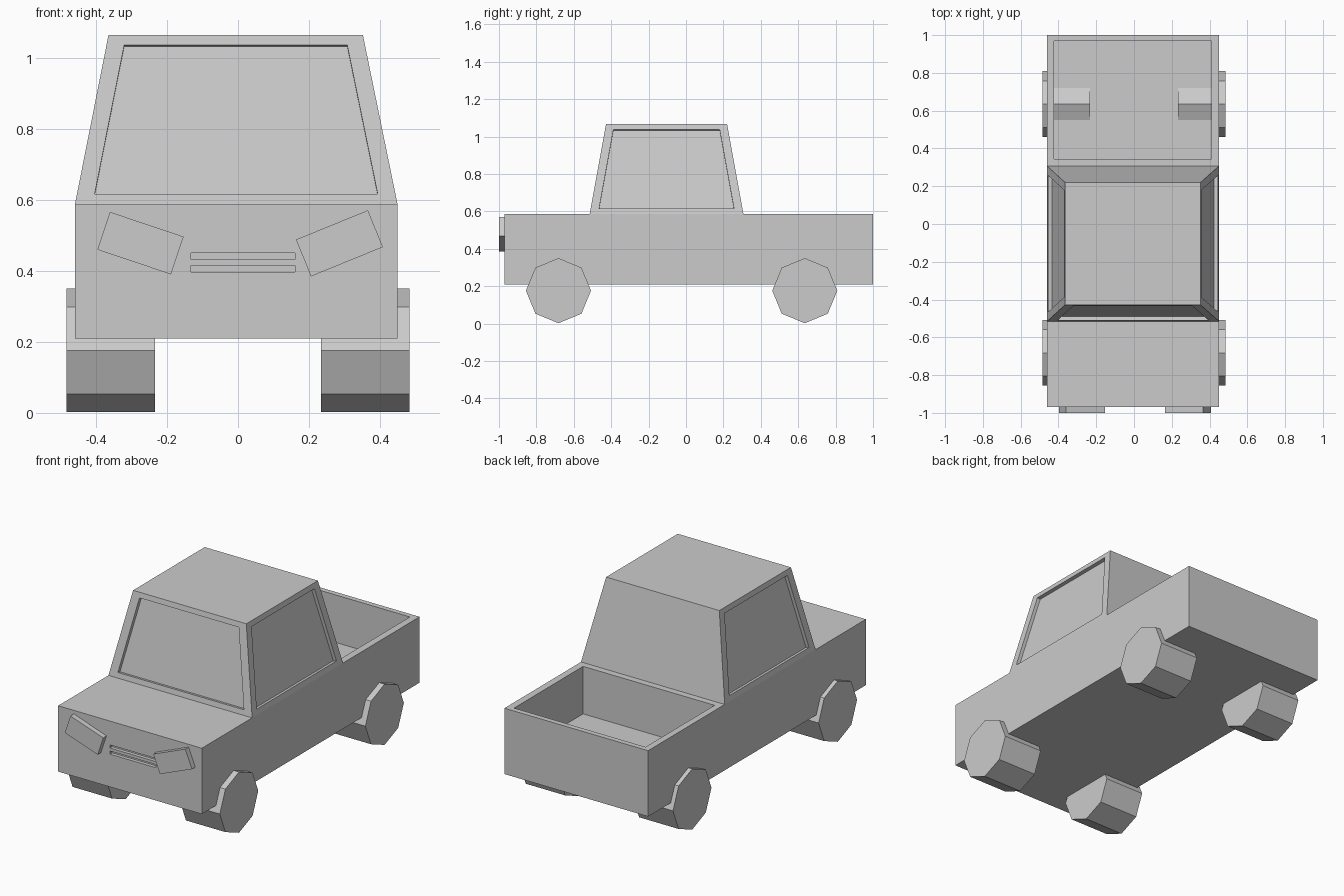
import bpy, bmesh
from math import radians, pi
from mathutils import Vector

if "Cube" in bpy.data.objects:
    bpy.data.objects.remove(bpy.data.objects["Cube"])


def box(name, centre, size, tilt=0):
    """Box turned about the y axis."""
    bm = bmesh.new()
    bmesh.ops.create_cube(bm, size=1)
    for v in bm.verts:
        v.co = Vector(a * b for a, b in zip(v.co, size))
    return add(name, bm, centre, (0, tilt, 0))


def add(name, bm, loc=(0, 0, 0), rot=(0, 0, 0)):
    me = bpy.data.meshes.new(name)
    bm.to_mesh(me)
    bm.free()
    ob = bpy.data.objects.new(name, me)
    ob.location, ob.rotation_euler = loc, rot
    bpy.context.collection.objects.link(ob)
    return ob


def inner_face(bm, f):
    """Split a smaller face off inside f; f becomes the inner one."""
    bmesh.ops.inset_individual(bm, faces=[f], thickness=0.01)


# Truck body: four cross-sections along y, closed into a long box
L, R, Z0, Z1 = -0.46, 0.45, 0.21, 0.587
bm = bmesh.new()
rings = [[bm.verts.new((x, y, z)) for x, z in ((L, Z0), (R, Z0), (R, Z1), (L, Z1))]
         for y in (-0.97, -0.515, 0.307, 1.0)]
bm.faces.new(rings[0])
bm.faces.new(rings[-1][::-1])
tops = []
for a, b in zip(rings, rings[1:]):
    for i in range(4):
        j = (i + 1) % 4
        f = bm.faces.new((a[i], b[i], b[j], a[j]))
        if i == 2:
            tops.append(f)
bmesh.ops.recalc_face_normals(bm, faces=bm.faces[:])
hood, cab_base, bed = tops

# Load bed: rim, then sunken floor
inner_face(bm, bed)
for v in bed.verts:
    v.co.x = -0.423 if v.co.x < 0 else 0.41
    v.co.y = 0.345 if v.co.y < 0.6 else 0.97
bed = bmesh.ops.extrude_discrete_faces(bm, faces=[bed])["faces"][0]
for v in bed.verts:
    v.co.z = 0.315

# Cab: tapered extrusion of the middle section
roof = bmesh.ops.extrude_discrete_faces(bm, faces=[cab_base])["faces"][0]
walls = [next(f for f in e.link_faces if f is not roof) for e in roof.edges]
for v in roof.verts:
    v.co = (-0.365 if v.co.x < 0 else 0.352, -0.428 if v.co.y < 0 else 0.22, 1.066)
bm.normal_update()

# Recessed windows on the front and both sides
for f in [w for w in walls if w.normal.y < 0.5]:
    n = f.normal.copy()
    c = sum((v.co for v in f.verts), Vector()) / 4
    corners = [v.co.copy() for v in f.verts]
    inner_face(bm, f)
    for v in f.verts:
        near = min(corners, key=lambda p: (p - v.co).length)
        v.co = c + (near - c) * 0.877
    pane = bmesh.ops.extrude_discrete_faces(bm, faces=[f])["faces"][0]
    for v in pane.verts:
        v.co -= n * 0.02
bmesh.ops.recalc_face_normals(bm, faces=bm.faces[:])
body = add("truck_body", bm)

# Grille slots cut into the nose
for i, z in enumerate((0.4415, 0.4065)):
    cutter = box(f"grille_cutter_{i}", (0.014, -0.97, z), (0.292, 0.04, 0.018))
    cutter.hide_render = True
    cutter.display_type = 'WIRE'
    m = body.modifiers.new("grille_slot", 'BOOLEAN')
    m.operation, m.solver, m.object = 'DIFFERENCE', 'EXACT', cutter

# Tilted headlights
box("headlight_left", (-0.275, -0.98, 0.4785), (0.219, 0.04, 0.112), radians(18.6))
box("headlight_right", (0.286, -0.98, 0.478), (0.219, 0.04, 0.112), radians(-22.2))

# Eight-sided wheels
for end, y in (("front", -0.682), ("rear", 0.635)):
    for side, x in (("left", -0.359), ("right", 0.359)):
        bm = bmesh.new()
        bmesh.ops.create_cone(bm, cap_ends=True, segments=8, radius1=0.174,
                              radius2=0.174, depth=0.25)
        add(f"{end}_{side}_wheel", bm, (x, y, 0.176), (0, pi / 2, 0))
